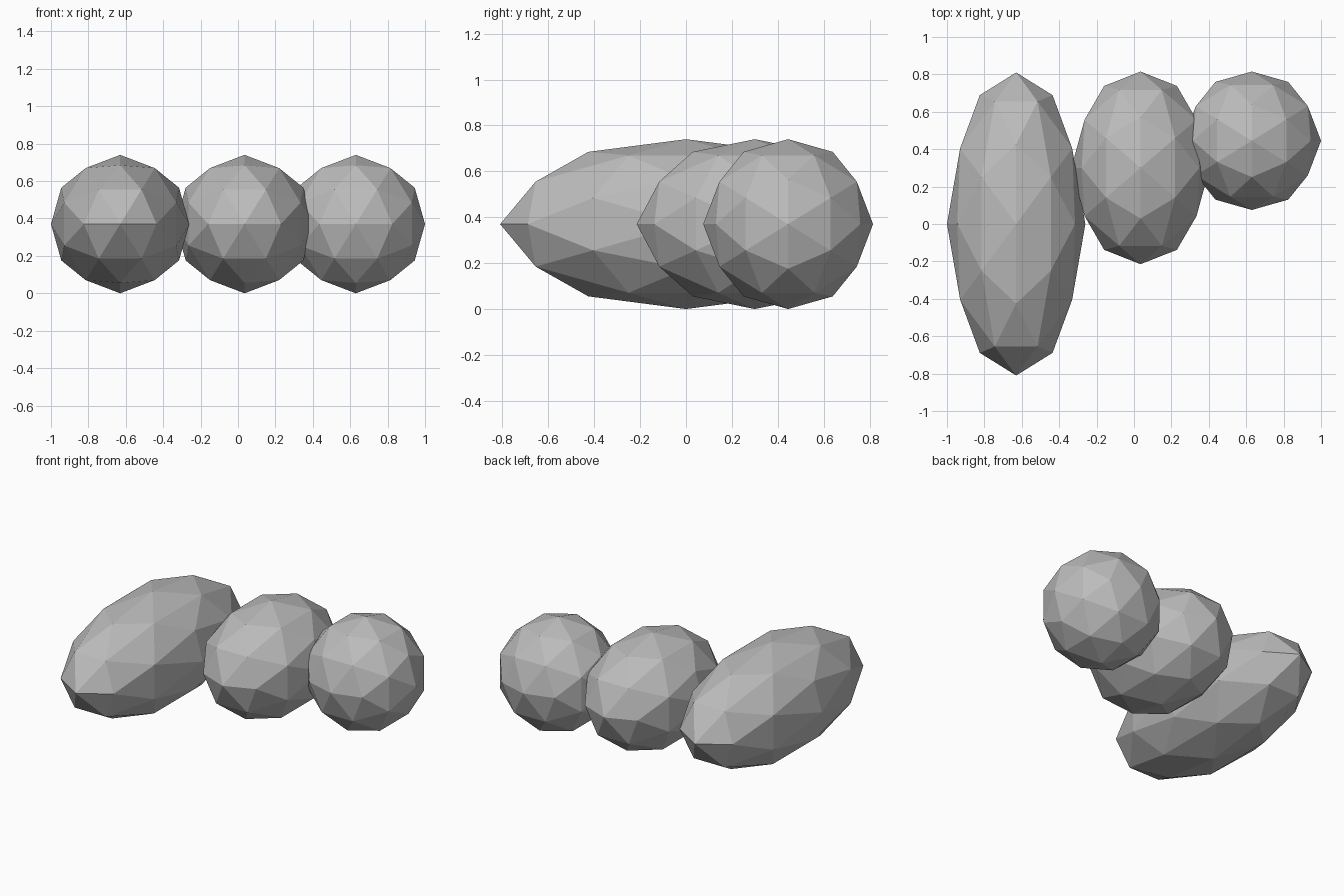
import bpy
import bmesh
from math import radians
from mathutils import Matrix, Vector

cube = bpy.data.objects.get("Cube")
if cube:
    bpy.data.objects.remove(cube, do_unlink=True)

# Single plain grey
GREY = (0.5, 0.5, 0.5, 1.0)
grey = bpy.data.materials.new("plain grey")
grey.use_nodes = True
grey.diffuse_color = GREY
grey.node_tree.nodes["Principled BSDF"].inputs["Base Color"].default_value = GREY

RADIUS = 0.37


def faceted_pebble(name, x, y, half_length):
    """Low-poly ball, stretched front to back, resting on the ground."""
    bm = bmesh.new()
    bmesh.ops.create_icosphere(bm, subdivisions=2, radius=1)
    # Turn the ball so that edge midpoints lie on the three axes, then stretch
    turn = Matrix.Rotation(radians(58.28), 4, 'Y')
    stretch = Matrix.Diagonal((RADIUS, half_length, RADIUS, 1))
    place = Matrix.Translation(Vector((x, y, RADIUS)))
    bm.transform(place @ stretch @ turn)
    for face in bm.faces:
        face.smooth = False
    mesh = bpy.data.meshes.new(name)
    bm.to_mesh(mesh)
    bm.free()
    mesh.materials.append(grey)
    obj = bpy.data.objects.new(name, mesh)
    bpy.context.collection.objects.link(obj)
    return obj


# Row of three, longest on the right, backs aligned
faceted_pebble("long_pebble", -0.63, 0.0, 0.81)
faceted_pebble("middle_pebble", 0.035, 0.3, 0.515)
faceted_pebble("round_pebble", 0.63, 0.445, RADIUS)
